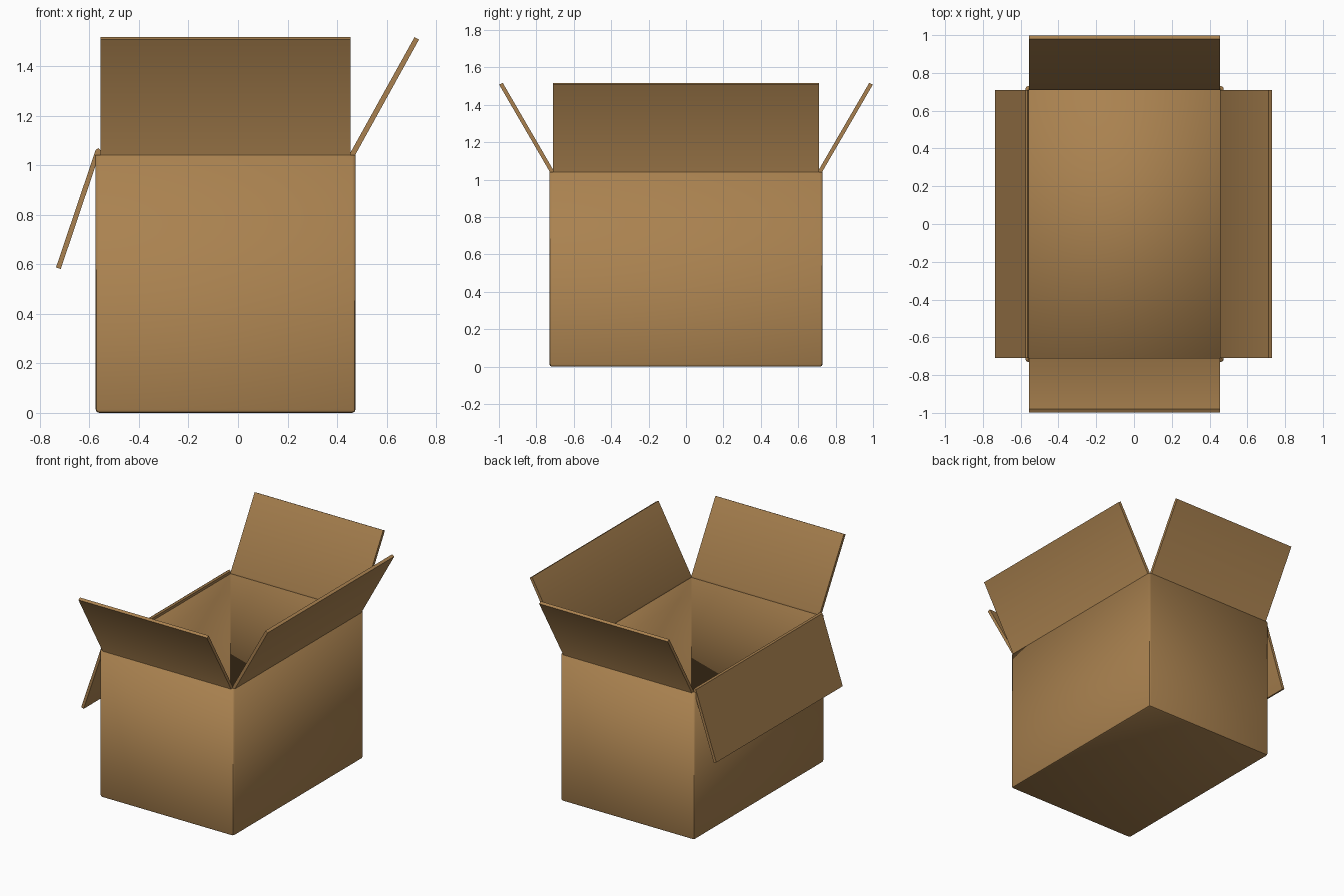
import bpy, bmesh, math
from mathutils import Vector

if "Cube" in bpy.data.objects:
    bpy.data.objects.remove(bpy.data.objects["Cube"])

card = bpy.data.materials.new("cardboard")
card.diffuse_color = (0.40, 0.222, 0.079, 1)
card.use_nodes = True
card.node_tree.nodes["Principled BSDF"].inputs["Base Color"].default_value = card.diffuse_color

X0, X1, Y, RIM, T = -0.575, 0.475, 0.73, 1.042, 0.02
CX = (X0 + X1) / 2


def finish(bm, name, angle):
    bmesh.ops.recalc_face_normals(bm, faces=bm.faces)
    me = bpy.data.meshes.new(name)
    bm.to_mesh(me)
    bm.free()
    me.materials.append(card)
    ob = bpy.data.objects.new(name, me)
    bpy.context.collection.objects.link(ob)
    bpy.ops.object.select_all(action='DESELECT')
    ob.select_set(True)
    bpy.context.view_layer.objects.active = ob
    bpy.ops.object.shade_smooth_by_angle(angle=math.radians(angle))
    return ob


# Open box: bevelled on the bottom and upright edges, thickened inwards
bm = bmesh.new()
bmesh.ops.create_cube(bm, size=1)
for v in bm.verts:
    v.co = Vector((CX + v.co.x * (X1 - X0), v.co.y * 2 * Y, (v.co.z + 0.5) * RIM))
top = [f for f in bm.faces if f.calc_center_median().z > RIM - 0.01]
bmesh.ops.delete(bm, geom=top, context='FACES_ONLY')
edges = [e for e in bm.edges if not e.is_boundary]
bmesh.ops.bevel(bm, geom=edges, offset=0.014, segments=2, profile=0.5, affect='EDGES')
box = finish(bm, "box_body", 40)
wall = box.modifiers.new("wall_thickness", 'SOLIDIFY')
wall.thickness = T
wall.offset = -1
wall.use_even_offset = True


# Flap: profile (distance outside the wall, height) swept along the wall edge
def flap(name, origin, out, half, profile):
    out = Vector(out)
    along = Vector((-out.y, out.x, 0))
    bm = bmesh.new()
    pts = [Vector(origin) + out * d + Vector((0, 0, z)) for d, z in profile]
    face = bm.faces.new([bm.verts.new(p - along * half) for p in pts])
    ext = bmesh.ops.extrude_face_region(bm, geom=[face])
    verts = [g for g in ext["geom"] if isinstance(g, bmesh.types.BMVert)]
    bmesh.ops.translate(bm, vec=along * 2 * half, verts=verts)
    finish(bm, name, 35)


raised = [(-T, RIM), (-T, 1.053), (0.238, 1.518), (0.256, 1.508), (0.0, 1.042 + 0.003), (0.0, RIM)]
folded = [(-T, RIM), (-T, 1.06), (-0.011, 1.07), (0.0, 1.062),
          (0.16, 0.588), (0.141, 0.581), (0.0, 1.0), (0.0, RIM)]
wide = (X1 - X0) / 2 - T

flap("front_flap", (CX, -Y, 0), (0, -1, 0), wide, [(d * 1.05, z) if d > 0 else (d, z) for d, z in raised])
flap("back_flap", (CX, Y, 0), (0, 1, 0), wide, [(d * 1.05, z) if d > 0 else (d, z) for d, z in raised])
flap("right_flap", (X1, 0, 0), (1, 0, 0), Y - T, raised)
flap("left_flap", (X0, 0, 0), (-1, 0, 0), Y - T, folded)
